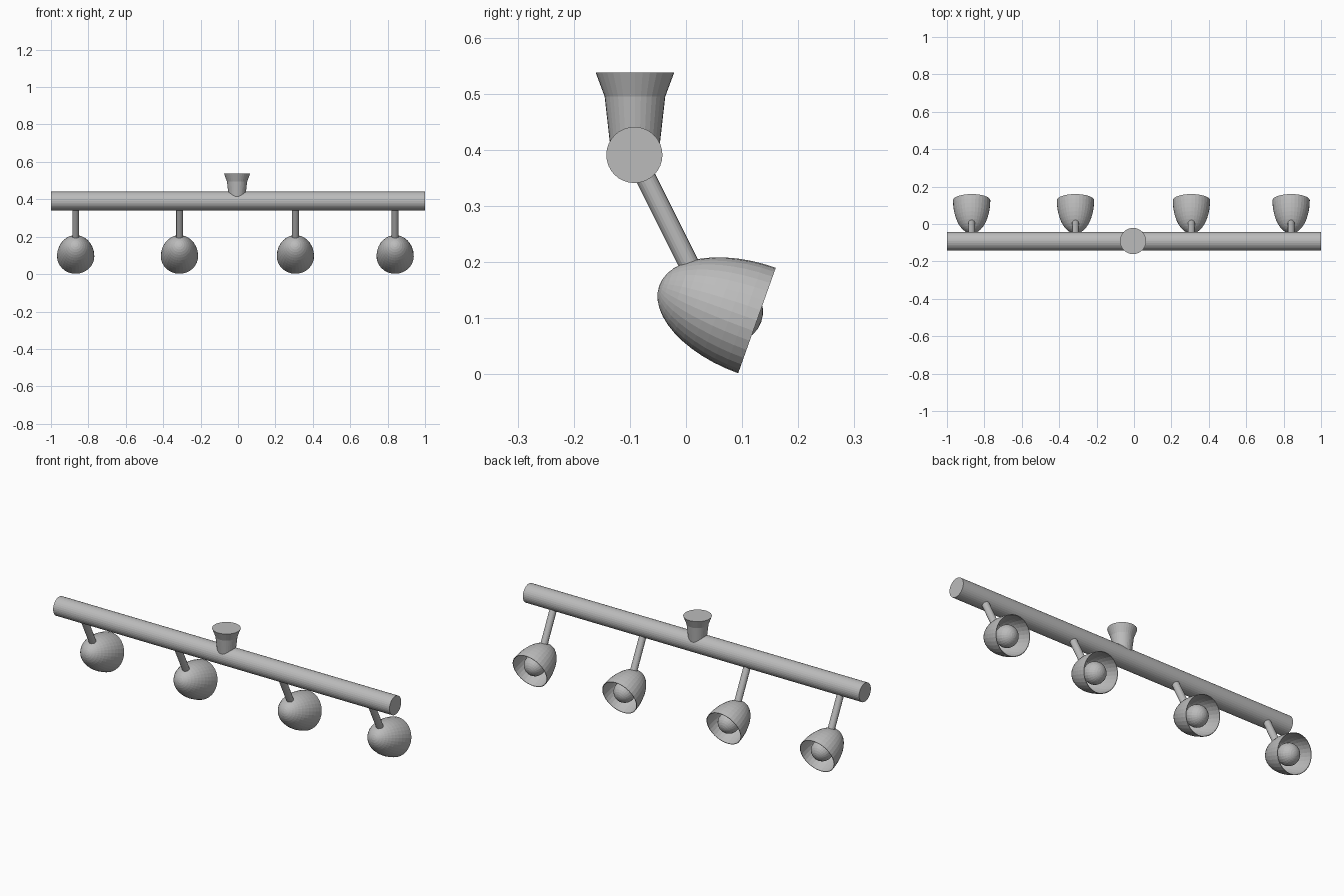
import bpy, bmesh, math
from mathutils import Vector

if "Cube" in bpy.data.objects:
    bpy.data.objects.remove(bpy.data.objects["Cube"])

grey = bpy.data.materials.new("satin_grey")
grey.diffuse_color = (0.5, 0.5, 0.5, 1)
grey.use_nodes = True
grey.node_tree.nodes["Principled BSDF"].inputs["Base Color"].default_value = grey.diffuse_color


def lathe(name, profile, origin, axis, sides=32):
    """Revolve (distance along axis, radius) points; ends with radius are capped."""
    bm = bmesh.new()
    q = Vector(axis).to_track_quat('Z', 'Y')
    o = Vector(origin)
    rings = []
    for h, r in profile:
        if r < 1e-5:
            rings.append([bm.verts.new(o + q @ Vector((0, 0, h)))])
        else:
            rings.append([bm.verts.new(o + q @ Vector((
                r * math.cos(2 * math.pi * i / sides),
                r * math.sin(2 * math.pi * i / sides), h))) for i in range(sides)])
    for a, b in zip(rings, rings[1:]):
        for i in range(sides):
            j = (i + 1) % sides
            if len(a) == 1:
                bm.faces.new((a[0], b[j], b[i]))
            elif len(b) == 1:
                bm.faces.new((a[i], a[j], b[0]))
            else:
                bm.faces.new((a[i], a[j], b[j], b[i]))
    for end in (rings[0], rings[-1]):
        if len(end) > 1:
            bm.faces.new(end)
    bmesh.ops.recalc_face_normals(bm, faces=bm.faces)
    me = bpy.data.meshes.new(name)
    bm.to_mesh(me)
    bm.free()
    me.materials.append(grey)
    ob = bpy.data.objects.new(name, me)
    bpy.context.collection.objects.link(ob)
    return ob


def ellipse(length, radius, steps=12):
    """Half ellipse from the apex to the open rim."""
    return [(-length * math.cos(t), radius * math.sin(t))
            for t in (math.pi / 2 * i / steps for i in range(steps + 1))]


BAR_Y, BAR_Z = -0.092, 0.391

# Horizontal bar and flared ceiling mount
lathe("bar", [(-1, 0.05), (1, 0.05)], (0, BAR_Y, BAR_Z), (1, 0, 0))
lathe("ceiling_mount", [(0.39, 0.042), (0.42, 0.0455), (0.495, 0.054), (0.538, 0.07)],
      (-0.005, BAR_Y + 0.001, 0), (0, 0, 1))

# Thin shell: outer skin to the rim, then back along the inner skin
shade = ellipse(0.185, 0.0998) + ellipse(0.182, 0.097)[::-1]

# Bulb: neck rising from the shade's apex into a round globe
R, C = 0.055, -0.047
bulb = [(-0.175, 0.02), (-0.12, 0.02)]
bulb += [(C - R * math.cos(t), R * math.sin(t))
         for t in (0.45 + (math.pi - 0.45) * i / 12 for i in range(13))]

# Four spotlights
AIM = Vector((0, 0.942, -0.336))
for n, x in enumerate((-0.868, -0.313, 0.307, 0.84), 1):
    start, end = Vector((x, BAR_Y, BAR_Z)), Vector((x, 0.007, 0.193))
    lathe(f"arm_{n}", [(0, 0.018), ((end - start).length, 0.018)], start, end - start, 20)
    rim = (x, 0.1265, 0.096)
    lathe(f"lamp_shade_{n}", shade, rim, AIM)
    lathe(f"bulb_{n}", bulb, rim, AIM, 24)
